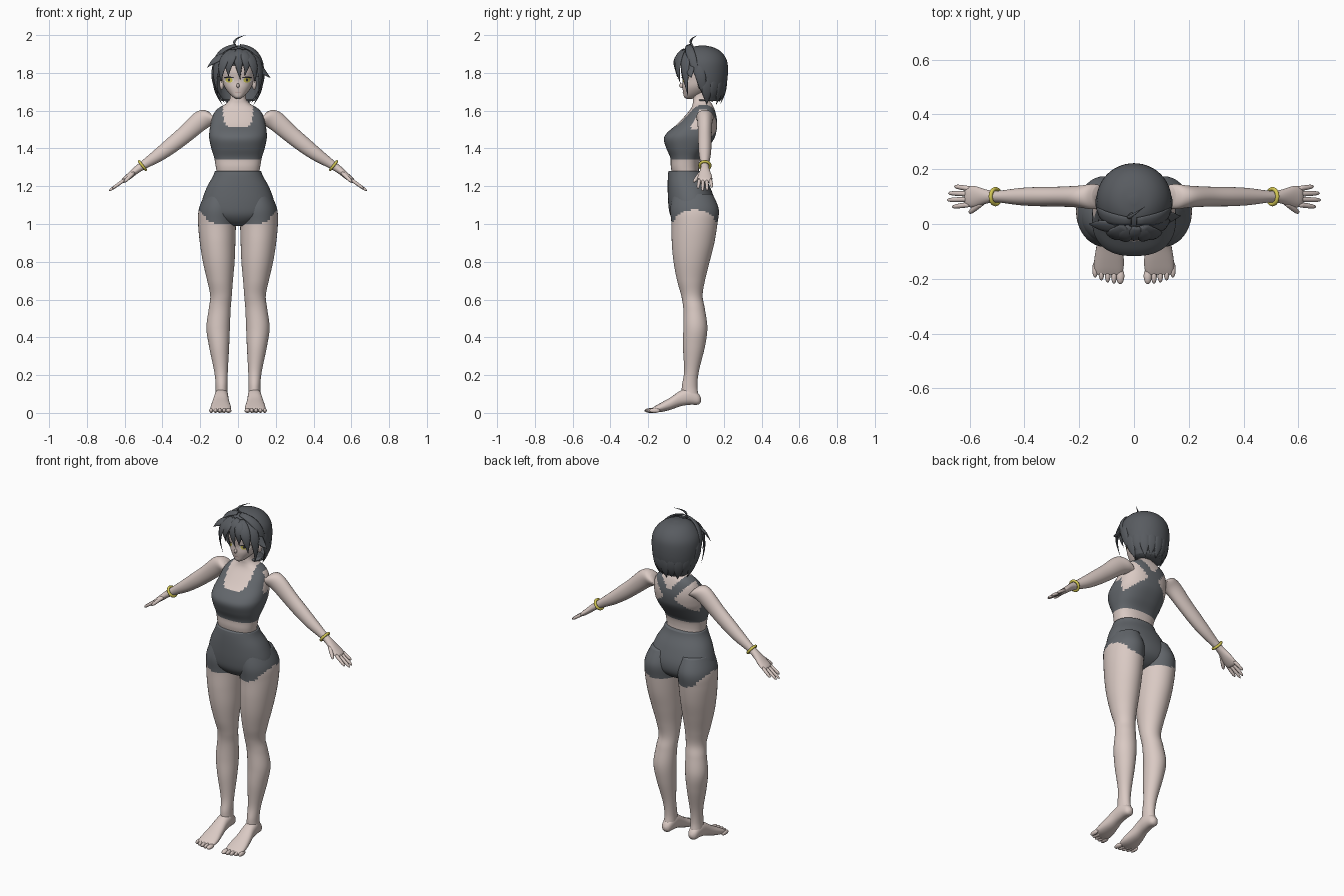
import bpy, bmesh, math
from mathutils import Vector
from mathutils.bvhtree import BVHTree

if "Cube" in bpy.data.objects:
    bpy.data.objects.remove(bpy.data.objects["Cube"], do_unlink=True)


def material(name, rgb):
    m = bpy.data.materials.new(name)
    m.use_nodes = True
    m.diffuse_color = (*rgb, 1)
    m.node_tree.nodes["Principled BSDF"].inputs["Base Color"].default_value = (*rgb, 1)
    return m


SKIN = material("skin", (.70, .59, .55))
CLOTH = material("grey cloth", (.125, .136, .15))
HAIR = material("dark grey hair", (.098, .106, .118))
YELLOW = material("yellow", (.66, .58, .09))
DARK = material("near black", (.03, .03, .035))
WHITE = material("eye white", (.8, .8, .78))
LIP = material("lip", (.45, .28, .26))


def finish(name, bm, mats, rule=None, mirror=False):
    """Turn a bmesh into a smooth object; rule picks a material slot per face."""
    if rule:
        for f in bm.faces:
            f.material_index = int(rule(*f.calc_center_median()))
    me = bpy.data.meshes.new(name)
    bm.to_mesh(me)
    bm.free()
    for m in mats:
        me.materials.append(m)
    me.shade_smooth()
    ob = bpy.data.objects.new(name, me)
    bpy.context.collection.objects.link(ob)
    if mirror:
        ob.modifiers.new("mirror", "MIRROR").use_mirror_merge = False
    return ob


def spline(rows, n):
    """Catmull-Rom interpolation between rows of numbers."""
    rows = [Vector(r) for r in rows]
    out = []
    for i in range(len(rows) - 1):
        b, c = rows[i], rows[i + 1]
        a, d = rows[max(i - 1, 0)], rows[min(i + 2, len(rows) - 1)]
        for k in range(n):
            t = k / n
            out.append(b + ((c - a) * t + (a * 2 - b * 5 + c * 4 - d) * t ** 2
                            + (b * 3 - a - c * 3 + d) * t ** 3) / 2)
    return out + [rows[-1]]


def skin_rings(rings, seg=32, e=2.0):
    """Closed bmesh through rings of (centre, u, v) with superellipse sections."""
    bm = bmesh.new()
    power = lambda q: math.copysign(abs(q) ** (2 / e), q)
    loops = []
    for c, u, v in rings:
        angles = [math.tau * k / seg for k in range(seg)]
        loops.append([bm.verts.new(c + u * power(math.cos(a)) + v * power(math.sin(a))) for a in angles])
    for p, q in zip(loops, loops[1:]):
        for k in range(seg):
            j = (k + 1) % seg
            bm.faces.new((p[k], p[j], q[j], q[k]))
    bm.faces.new(loops[0])
    bm.faces.new(loops[-1])
    bmesh.ops.recalc_face_normals(bm, faces=bm.faces)
    return bm


def upright(rows, n=6, seg=40, e=2.0):
    """Vertical loft from rows of (z, centre x, front y, back y, half width)."""
    return skin_rings([(Vector((x, (f + b) / 2, z)), Vector((r, 0, 0)), Vector((0, (b - f) / 2, 0)))
                       for z, x, f, b, r in spline(rows, n)], seg, e)


# Torso with cropped top: square neckline, straps and racer back
def top_rule(x, y, z):
    x = abs(x)
    if z < 1.345:
        return False
    if y < .07:
        if z > 1.46 and x > .12 + (1.62 - z) * .25:
            return False
        return z < 1.515 + max(0, x - .05) or (x > .078 and z < 1.64)
    if z < 1.43:
        return True
    if z < 1.51:
        return x < .035 + (1.51 - z) * 1.2
    return abs(x - (z - 1.51) * .85) < .033 and z < 1.635


finish("torso", upright([
    (1.25, 0, -.07, .07, .11), (1.30, 0, -.08, .068, .117), (1.35, 0, -.083, .078, .126),
    (1.40, 0, -.104, .115, .141), (1.45, 0, -.117, .148, .152), (1.485, 0, -.098, .16, .152),
    (1.53, 0, -.045, .165, .145), (1.575, 0, -.003, .16, .133), (1.61, 0, .025, .15, .108),
    (1.635, 0, .035, .138, .066), (1.66, 0, .037, .122, .044), (1.70, 0, .04, .12, .041),
    (1.73, 0, .05, .12, .04)], 6, 64, 2.4), [SKIN, CLOTH], top_rule)

# Shorts body
finish("shorts", upright([
    (1.28, 0, -.093, .09, .122), (1.25, 0, -.096, .1, .134), (1.19, 0, -.097, .13, .167),
    (1.11, 0, -.094, .156, .193), (1.05, 0, -.084, .15, .185), (1.01, 0, -.055, .11, .11),
    (.99, 0, -.02, .06, .04)], 5, 48, 2.2), [CLOTH])

# Legs, their tops covered by the short trouser legs
hem = lambda x, y, z: z > 1.003 + .08 * (max(0, x - .11) / .1) ** 2
finish("legs", upright([
    (1.16, .1, -.07, .14, .075), (1.08, .108, -.083, .173, .099), (1.0, .111, -.077, .166, .1),
    (.9, .108, -.075, .15, .094), (.8, .102, -.066, .125, .084), (.7, .095, -.047, .1, .068),
    (.62, .09, -.025, .088, .057), (.55, .097, -.014, .1, .058), (.45, .105, -.014, .113, .062),
    (.35, .1, -.016, .1, .053), (.22, .09, -.01, .068, .036), (.14, .087, -.022, .06, .031),
    (.08, .087, -.02, .068, .033), (.06, .087, 0, .06, .028)], 8), [SKIN, CLOTH], hem, True)

# Feet: rows of y, centre x, centre z, half width, half height
feet = spline([(.08, .087, .07, .008, .008), (.065, .087, .073, .026, .029), (.02, .087, .087, .035, .044),
               (-.03, .089, .076, .038, .041), (-.08, .091, .05, .046, .033), (-.13, .091, .03, .054, .025),
               (-.165, .092, .019, .053, .016), (-.185, .092, .014, .046, .008)], 4)
finish("feet", skin_rings([(Vector((x, y, z)), Vector((w, 0, 0)), Vector((0, 0, h)))
                           for y, x, z, w, h in feet], 24, 2.3), [SKIN], None, True)


def blob(name, centre, size, mat, mirror=True):
    bm = bmesh.new()
    bmesh.ops.create_uvsphere(bm, u_segments=16, v_segments=10, radius=1)
    bmesh.ops.scale(bm, vec=size, verts=bm.verts)
    bmesh.ops.translate(bm, vec=centre, verts=bm.verts)
    return finish(name, bm, [mat], None, mirror)


for i in range(5):
    w = .015 if i == 0 else .0105
    blob(f"toe_{i + 1}", (.05 + i * .023, -.19 + i * i * .0015, .0125), (w, .03, .0125), SKIN)

# Arms slope down and out; the frame is shared by the hands
along, across, above = Vector((.78, 0, -.62)), Vector((0, 1, 0)), Vector((.62, 0, .78))
arm = spline([(.125, 1.56, .042, .042), (.155, 1.565, .046, .05), (.2, 1.545, .04, .052),
              (.28, 1.475, .036, .046), (.35, 1.418, .035, .042), (.42, 1.365, .031, .035),
              (.5, 1.312, .021, .023), (.54, 1.284, .026, .019), (.58, 1.25, .038, .016),
              (.605, 1.23, .038, .013), (.615, 1.222, .032, .007)], 5)
finish("arms", skin_rings([(Vector((x, .1, z)), across * w, above * h) for x, z, w, h in arm], 28),
       [SKIN], None, True)


def finger(name, start, end, r):
    a, b = Vector(start), Vector(end)
    d = (b - a).normalized()
    u = d.cross(above).normalized()
    v = u.cross(d)
    rings = [(a.lerp(b, t), u * r * s, v * r * s)
             for t, s in ((0, .9), (.25, 1), (.5, .95), (.8, .85), (.95, .55), (1, .1))]
    finish(name, skin_rings(rings, 10), [SKIN], None, True)


for i, reach in enumerate((.664, .682, .678, .656)):
    side = i - 1.5
    finger(f"finger_{i + 1}", (.598, .1 + side * .019, 1.236),
           (reach, .1 + side * .025, 1.236 - (reach - .598) * .72), .0095)
finger("thumb", (.552, .08, 1.272), (.602, .04, 1.222), .011)

# Bracelets
bpy.ops.mesh.primitive_torus_add(location=(.506, .1, 1.309), rotation=(0, math.atan2(along.x, along.z), 0),
                                 major_radius=.028, minor_radius=.0075, major_segments=32, minor_segments=10)
band = bpy.context.object
band.name = "bracelets"
bpy.ops.object.transform_apply(location=True, rotation=True, scale=True)
band.data.materials.append(YELLOW)
band.data.shade_smooth()
band.modifiers.new("mirror", "MIRROR")

# Head
head = upright([(1.662, 0, .004, .03, .008), (1.672, 0, -.01, .06, .026), (1.695, 0, -.015, .1, .05),
                (1.725, 0, -.019, .14, .071), (1.76, 0, -.018, .165, .082), (1.81, 0, -.026, .18, .088),
                (1.87, 0, -.018, .17, .08), (1.91, 0, .02, .13, .045)], 5, 48, 2.2)
surface = BVHTree.FromBMesh(head)
finish("head", head, [SKIN])
blob("nose", (0, -.022, 1.733), (.008, .014, .012), SKIN, False)
blob("ears", (.086, .082, 1.74), (.012, .02, .03), SKIN)


def face_patch(name, x, z, w, h, mat, lift, mirror=True):
    """Thin oval plate that follows the face."""
    bm = bmesh.new()

    def point(px, pz):
        hit = surface.ray_cast(Vector((px, -1, pz)), Vector((0, 1, 0)))[0]
        return bm.verts.new(hit - Vector((0, lift, 0)))
    mid = point(x, z)
    rim = [point(x + w * math.cos(k * math.tau / 20), z + h * math.sin(k * math.tau / 20)) for k in range(20)]
    for k in range(20):
        bm.faces.new((mid, rim[k], rim[(k + 1) % 20]))
    finish(name, bm, [mat], None, mirror)


face_patch("eye_whites", .047, 1.762, .025, .014, WHITE, .002)
face_patch("irises", .047, 1.762, .019, .0135, YELLOW, .0035)
face_patch("pupils", .047, 1.763, .006, .008, DARK, .005)
face_patch("lashes", .048, 1.776, .027, .004, DARK, .006)
face_patch("mouth", 0, 1.698, .016, .002, LIP, .002, False)

# Hair shell with an opening for the face
shell = upright([(1.65, 0, .06, .18, .085), (1.69, 0, .01, .2, .112), (1.75, 0, -.03, .217, .131),
                 (1.82, 0, -.046, .222, .137), (1.87, 0, -.041, .215, .128), (1.91, 0, -.014, .188, .1),
                 (1.935, 0, .025, .145, .062), (1.945, 0, .075, .1, .012)], 6, 56)
opening = [f for f in shell.faces
           if (lambda c: c.z < 1.835 and c.y < (.1 if c.z < 1.77 else .055))(f.calc_center_median())]
bmesh.ops.delete(shell, geom=opening, context="FACES")
solid = finish("hair_shell", shell, [HAIR]).modifiers.new("thickness", "SOLIDIFY")
solid.thickness = .01


def lock(name, root, mid, tip, width, thick=.008):
    """Tapered hair lock along a quadratic curve, flat against the head."""
    a, b, c = Vector(root), Vector(mid), Vector(tip)
    rings = []
    for k in range(13):
        t = k / 12
        p = a * (1 - t) ** 2 + b * 2 * t * (1 - t) + c * t * t
        d = ((b - a) * (1 - t) + (c - b) * t).normalized()
        u = d.cross(p - Vector((0, .08, 1.8))).normalized()
        s = (.55 + 1.8 * t * (1 - t)) * (1 - t ** 3) + .02
        rings.append((p, u * width * s, u.cross(d) * thick * s))
    finish(name, skin_rings(rings, 10), [HAIR])


# Fringe, side locks and flicked tips
for s, word in ((1, "left"), (-1, "right")):
    lock(f"fringe_outer_{word}", (s * .03, -.01, 1.92), (s * .1, -.065, 1.87), (s * .088, -.03, 1.745), .03)
    lock(f"temple_lock_{word}", (s * .05, .01, 1.92), (s * .15, -.02, 1.86), (s * .105, .01, 1.68), .03)
    lock(f"side_lock_{word}", (s * .01, .01, 1.945), (s * .17, .02, 1.92), (s * .12, .085, 1.7), .026)
    lock(f"ear_lock_{word}", (s * .12, .06, 1.86), (s * .155, .08, 1.78), (s * .098, .1, 1.655), .03)
lock("fringe_middle", (.01, -.01, 1.925), (-.005, -.08, 1.89), (.012, -.042, 1.765), .028)
lock("fringe_left", (.02, -.01, 1.92), (.06, -.08, 1.88), (.036, -.042, 1.785), .028)
lock("fringe_right", (-.01, -.01, 1.92), (-.06, -.08, 1.88), (-.05, -.04, 1.78), .032)
lock("flick_right", (-.05, -.01, 1.9), (-.12, -.01, 1.88), (-.165, 0, 1.825), .028)
lock("flick_left", (.09, .02, 1.88), (.13, .02, 1.80), (.172, .03, 1.775), .026)
lock("crown_tuft", (-.005, .04, 1.935), (-.05, 0, 1.975), (.042, .065, 2.0), .008, .006)

# Nape locks around the back
for i in range(9):
    a = math.radians(10 + i * 20)
    x, y = math.cos(a), math.sin(a)
    lock(f"nape_lock_{i + 1}", (x * .128, .09 + y * .122, 1.78), (x * .126, .09 + y * .122, 1.70),
         (x * .084, .095 + y * .085, 1.632 + .012 * (i % 2)), .03)
